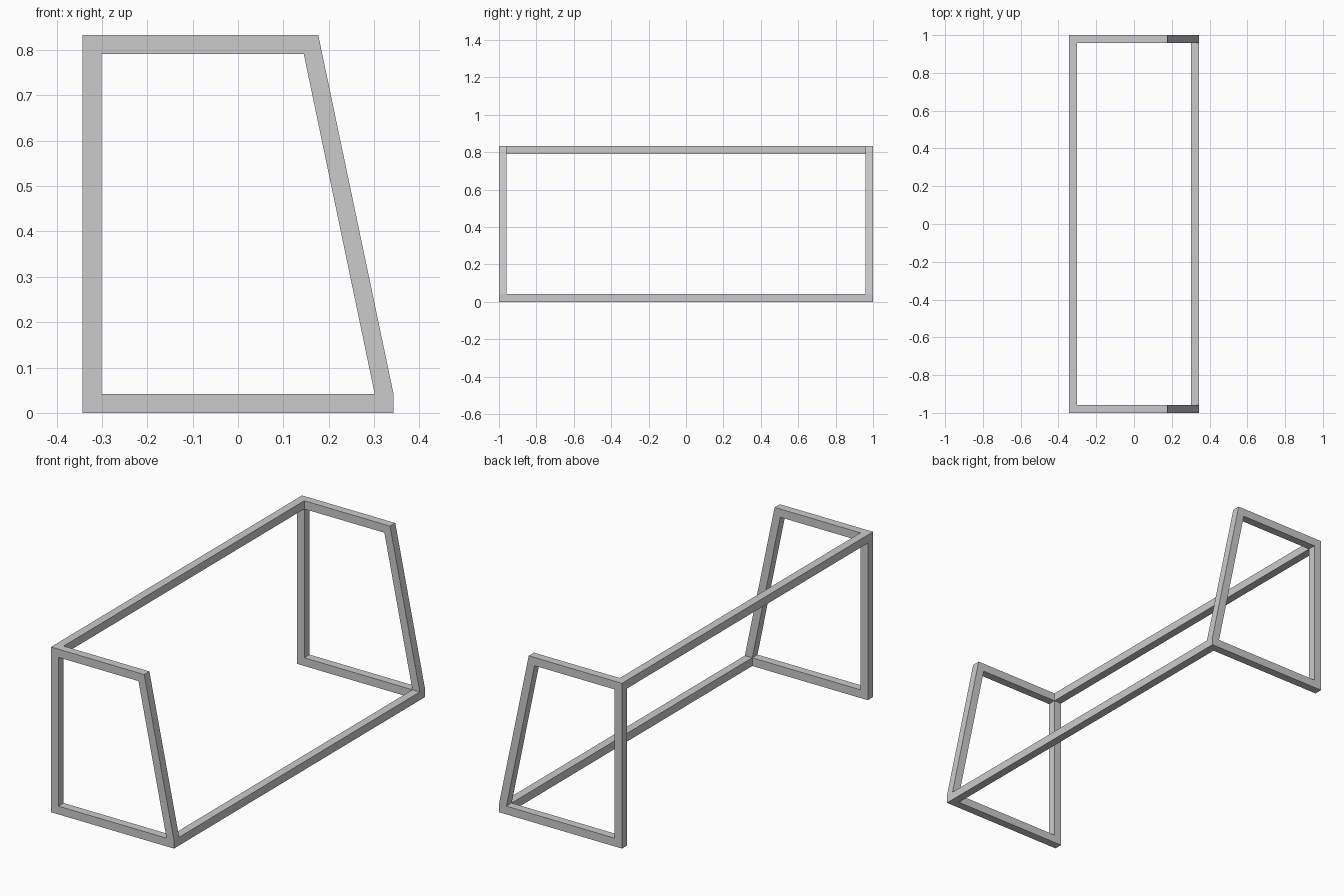
import bpy, bmesh

if "Cube" in bpy.data.objects:
    bpy.data.objects.remove(bpy.data.objects["Cube"])

T = 0.0415                      # square bar thickness
X, H = 0.343, 0.833             # half depth, height
XI, HI = X - T, H - T           # inner edges

# Side profile: outer and inner corners in x, z
PTS = [(-X, 0), (X, 0), (X, T), (0.177, H), (-X, H),
       (-XI, T), (XI, T), (0.145, HI), (-XI, HI)]
BARS = [(0, 1, 2, 6, 5), (2, 3, 7, 6), (3, 4, 8, 7), (4, 0, 5, 8)]


def end_frame(name, y):
    mesh = bpy.data.meshes.new(name)
    mesh.from_pydata([(x, 0, z) for x, z in PTS], [], BARS)
    ob = bpy.data.objects.new(name, mesh)
    bpy.context.collection.objects.link(ob)
    ob.location.y = y
    mod = ob.modifiers.new("thickness", 'SOLIDIFY')
    mod.thickness = T
    mod.offset = 0


def rail(name, x, z):
    mesh = bpy.data.meshes.new(name)
    bm = bmesh.new()
    bmesh.ops.create_cube(bm, size=1)
    bmesh.ops.scale(bm, vec=(T, 2 - 2 * T, T), verts=bm.verts)
    bm.to_mesh(mesh)
    bm.free()
    ob = bpy.data.objects.new(name, mesh)
    bpy.context.collection.objects.link(ob)
    ob.location = (x, 0, z)


# Two trapezoid end frames
end_frame("front_end_frame", -1 + T / 2)
end_frame("back_end_frame", 1 - T / 2)

# Long rails joining the frames at opposite corners
rail("top_rail", -X + T / 2, H - T / 2)
rail("bottom_rail", X - T / 2, T / 2)
